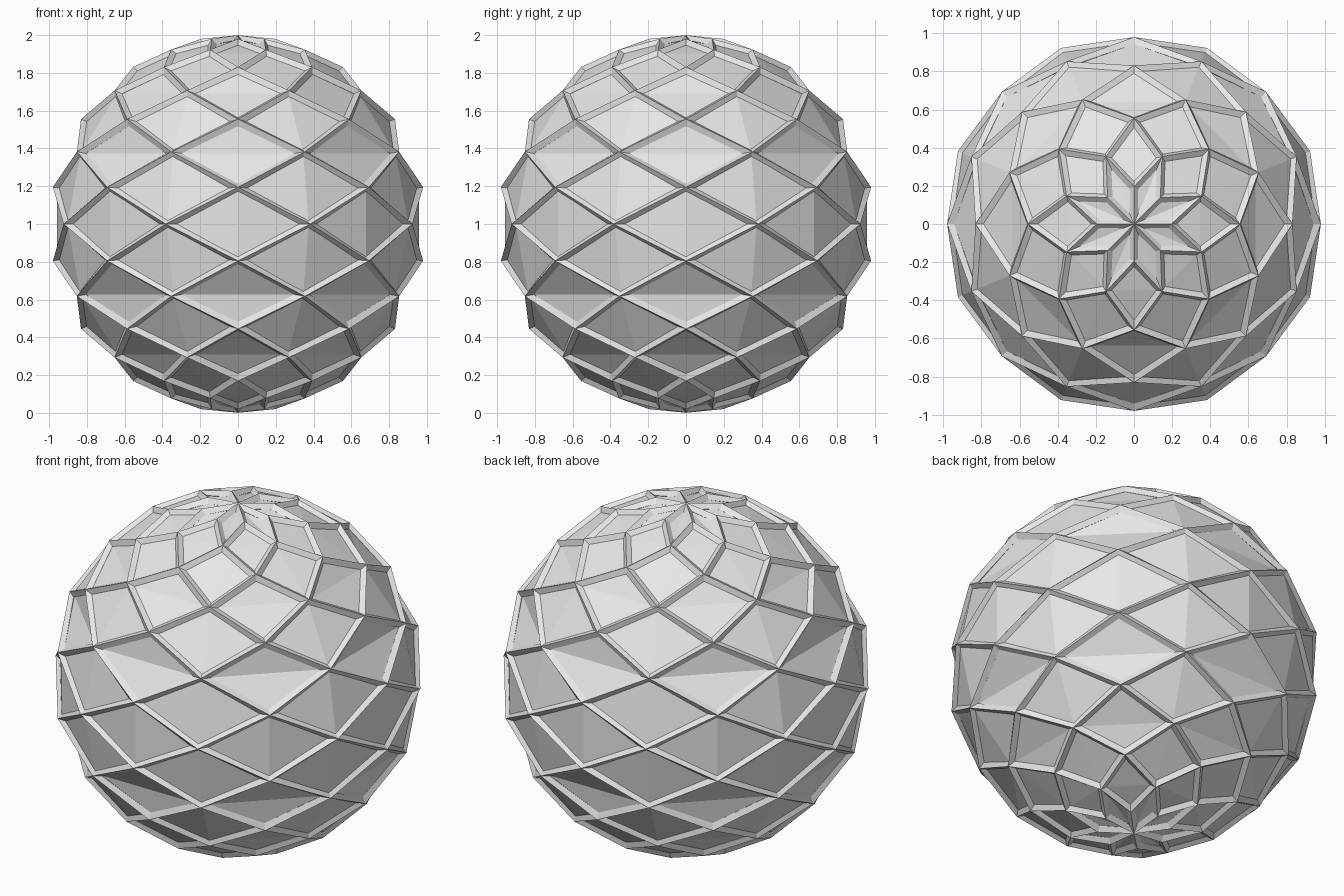
import bpy
import bmesh
from math import sin, cos, pi
from mathutils import Vector

cube = bpy.data.objects.get("Cube")
if cube:
    bpy.data.objects.remove(cube, do_unlink=True)

RADIUS = 0.977      # panel corners
STRUT = 0.045       # thickness of the lattice bars
HALF = 8            # latitude steps from equator to pole
SEGMENTS = 16       # longitude steps around

grey = bpy.data.materials.new("grey")
grey.use_nodes = True
grey.diffuse_color = (0.8, 0.8, 0.8, 1)
grey.node_tree.nodes["Principled BSDF"].inputs["Base Color"].default_value = (0.8, 0.8, 0.8, 1)


def diamond_sphere(name, folded):
    """Sphere of staggered diamonds; folded splits each one into two flat facets."""
    bm = bmesh.new()
    nodes = {}

    def node(k, j):
        key = (k, 0 if abs(k) == HALF else j % SEGMENTS)
        if key not in nodes:
            lat, lon = k * pi / SEGMENTS, j * 2 * pi / SEGMENTS
            point = Vector((cos(lat) * cos(lon), cos(lat) * sin(lon), sin(lat)))
            nodes[key] = bm.verts.new(point * RADIUS + Vector((0, 0, 1)))
        return nodes[key]

    for k in range(1 - HALF, HALF):
        for j in range(SEGMENTS):
            if (k + j) % 2:
                continue
            low, right = node(k - 1, j), node(k, j + 1)
            high, left = node(k + 1, j), node(k, j - 1)
            if not folded:
                bm.faces.new((low, right, high, left))
            elif k % 2 or k == 0:       # upright fold
                bm.faces.new((low, right, high))
                bm.faces.new((low, high, left))
            else:                       # level fold
                bm.faces.new((low, right, left))
                bm.faces.new((right, high, left))

    bm.normal_update()
    mesh = bpy.data.meshes.new(name)
    bm.to_mesh(mesh)
    bm.free()
    mesh.materials.append(grey)
    obj = bpy.data.objects.new(name, mesh)
    bpy.context.collection.objects.link(obj)
    return obj


# Inner faceted panels
diamond_sphere("panel_sphere", True)

# Raised diamond lattice over the panel seams
lattice = diamond_sphere("diamond_lattice", False)
wire = lattice.modifiers.new("bars", 'WIREFRAME')
wire.thickness = STRUT
wire.offset = 0
wire.use_even_offset = True
wire.use_replace = True
